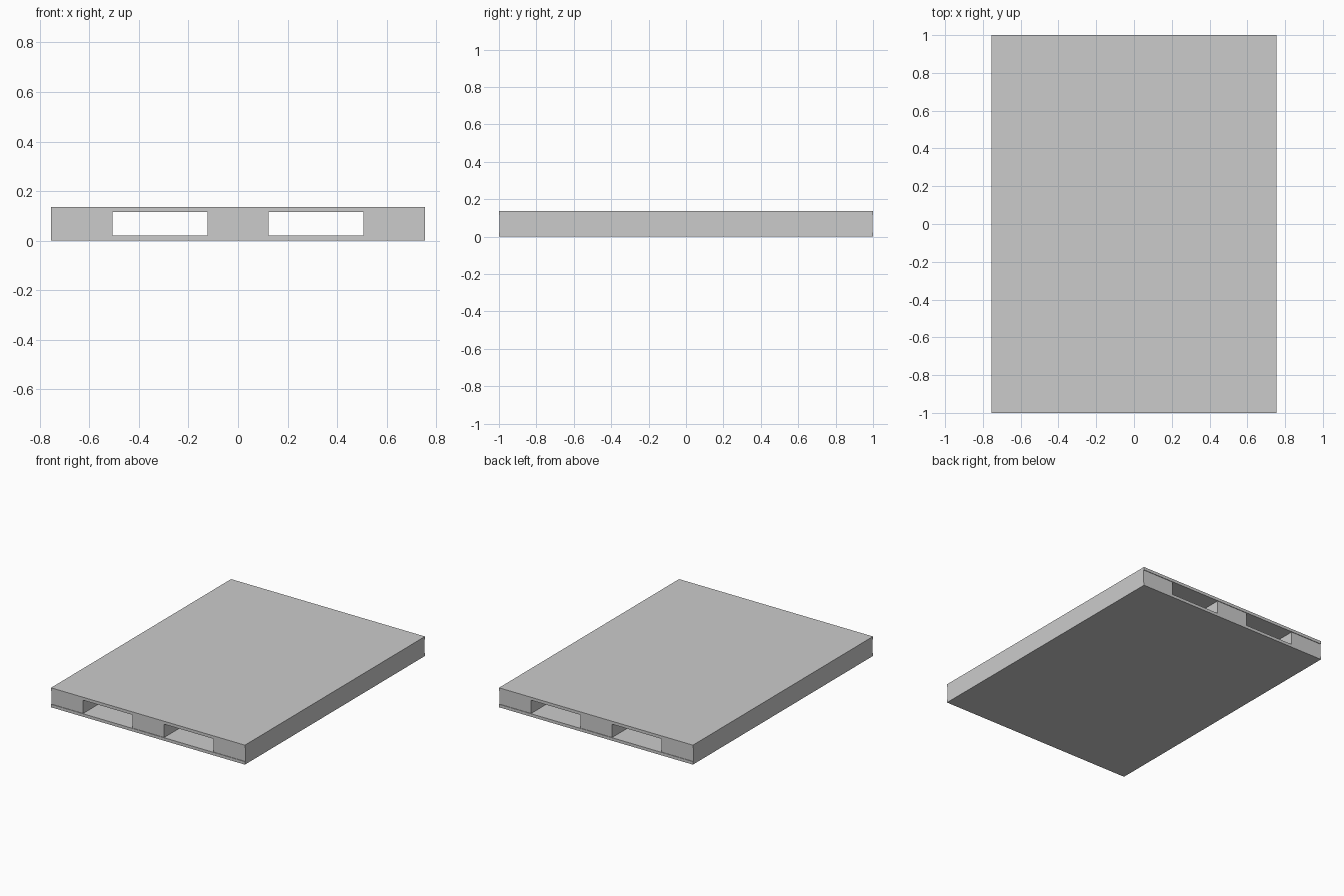
import bpy

if "Cube" in bpy.data.objects:
    bpy.data.objects.remove(bpy.data.objects["Cube"])

HALF_W = 0.754    # half width in x
HEIGHT = 0.137    # full height
DECK = 0.021      # thickness of each deck sheet
BEAM_W = 0.247    # width of each runner
BEAM_L = 1.992    # runners sit slightly back from the deck ends


def box(name, x0, x1, length, z0, z1):
    bpy.ops.mesh.primitive_cube_add(size=1, location=((x0 + x1) / 2, 0, (z0 + z1) / 2))
    ob = bpy.context.object
    ob.name = name
    ob.scale = (x1 - x0, length, z1 - z0)
    bpy.ops.object.transform_apply(location=False, rotation=False, scale=True)
    return ob


# Top and bottom deck sheets
box("bottom_deck", -HALF_W, HALF_W, 2.0, 0, DECK)
box("top_deck", -HALF_W, HALF_W, 2.0, HEIGHT - DECK, HEIGHT)

# Three runners that leave two open fork channels
for name, cx in (("left_runner", -HALF_W + BEAM_W / 2),
                 ("middle_runner", 0),
                 ("right_runner", HALF_W - BEAM_W / 2)):
    box(name, cx - BEAM_W / 2, cx + BEAM_W / 2, BEAM_L, DECK, HEIGHT - DECK)
